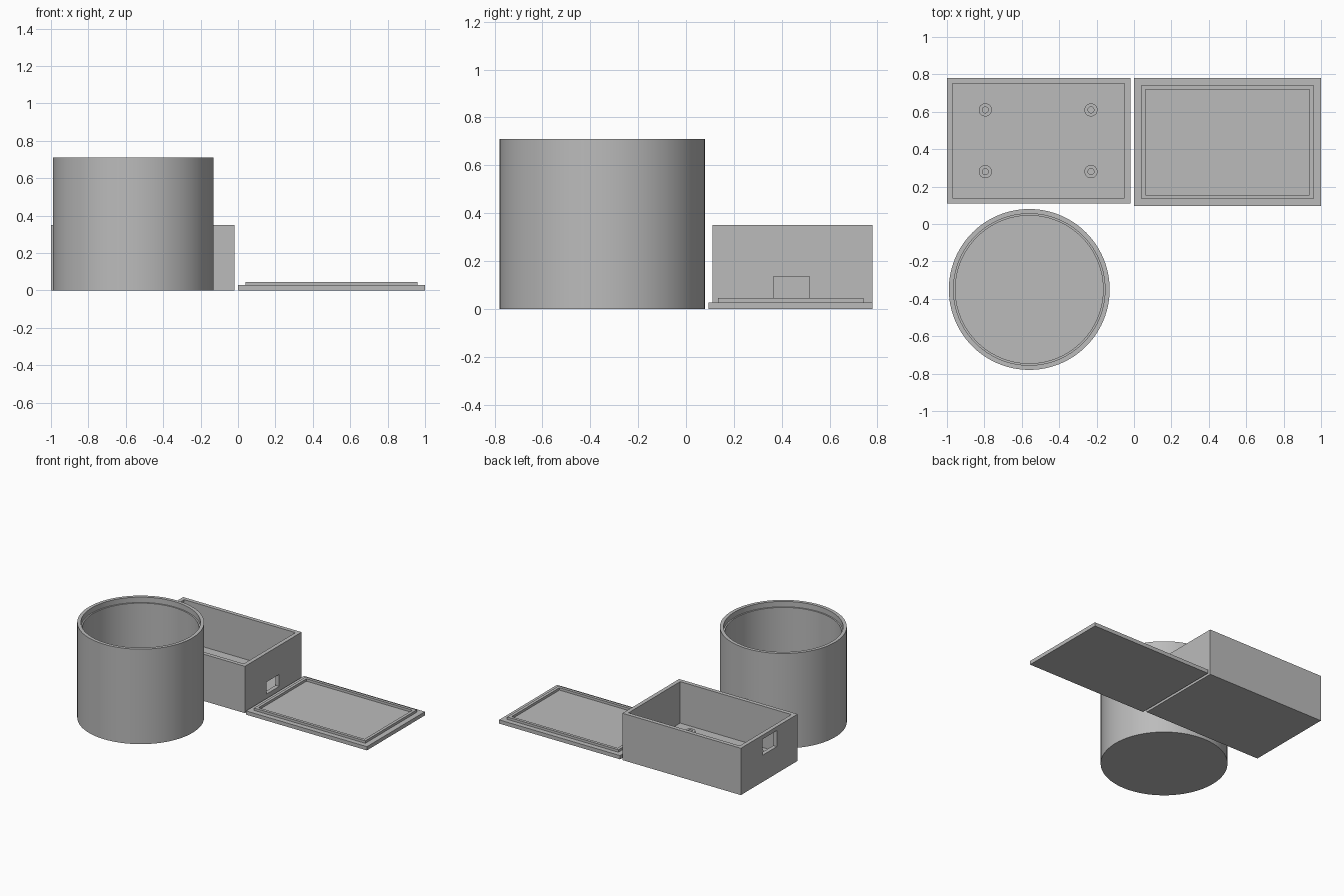
import bpy, bmesh, math

if "Cube" in bpy.data.objects:
    bpy.data.objects.remove(bpy.data.objects["Cube"])

grey = bpy.data.materials.new("plain grey")
grey.diffuse_color = (0.5, 0.5, 0.5, 1)
grey.use_nodes = True
grey.node_tree.nodes["Principled BSDF"].inputs["Base Color"].default_value = grey.diffuse_color


def finish(name, bm):
    bmesh.ops.recalc_face_normals(bm, faces=bm.faces[:])
    mesh = bpy.data.meshes.new(name)
    bm.to_mesh(mesh)
    bm.free()
    mesh.materials.append(grey)
    ob = bpy.data.objects.new(name, mesh)
    bpy.context.collection.objects.link(ob)
    return ob


def block(name, x0, x1, y0, y1, z0, z1):
    bm = bmesh.new()
    bmesh.ops.create_cube(bm, size=1)
    for v in bm.verts:
        v.co = ((x0 + x1) / 2 + v.co.x * (x1 - x0),
                (y0 + y1) / 2 + v.co.y * (y1 - y0),
                (z0 + z1) / 2 + v.co.z * (z1 - z0))
    return finish(name, bm)


def cut(ob, cutter):
    mod = ob.modifiers.new("cut", 'BOOLEAN')
    mod.operation = 'DIFFERENCE'
    mod.solver = 'EXACT'
    mod.object = cutter
    bpy.context.view_layer.objects.active = ob
    bpy.ops.object.modifier_apply(modifier=mod.name)
    bpy.data.objects.remove(cutter, do_unlink=True)


def lathe(name, profile, cx, cy, steps):
    """Spin an (r, z) profile around a vertical axis at (cx, cy)."""
    bm = bmesh.new()
    verts = [bm.verts.new((r, 0, z)) for r, z in profile]
    edges = [bm.edges.new(pair) for pair in zip(verts, verts[1:])]
    bmesh.ops.spin(bm, geom=verts + edges, cent=(0, 0, 0), axis=(0, 0, 1),
                   angle=math.tau, steps=steps)
    bmesh.ops.remove_doubles(bm, verts=bm.verts[:], dist=1e-5)
    bmesh.ops.translate(bm, verts=bm.verts[:], vec=(cx, cy, 0))
    ob = finish(name, bm)
    bpy.ops.object.select_all(action='DESELECT')
    ob.select_set(True)
    bpy.context.view_layer.objects.active = ob
    bpy.ops.object.shade_smooth_by_angle(angle=math.radians(30))
    return ob


# Round container with a stepped rim
lathe("round_container",
      [(0, 0), (0.43, 0), (0.43, 0.71), (0.405, 0.71), (0.405, 0.67),
       (0.395, 0.67), (0.395, 0.03), (0, 0.03)], -0.56, -0.35, 96)

# Open case with a low opening on the right and a high one on the left
FLOOR = 0.04
case = block("case", -1, -0.02, 0.11, 0.78, 0, 0.35)
cut(case, block("case_cavity", -0.97, -0.05, 0.14, 0.75, FLOOR, 0.5))
cut(case, block("right_opening", -0.08, 0.05, 0.365, 0.515, 0.045, 0.135))
cut(case, block("left_opening", -1.1, -0.94, 0.355, 0.525, 0.20, 0.32))

# Hollow mounting posts inside the case
for x in (-0.795, -0.23):
    for y in (0.28, 0.61):
        lathe("mounting_post",
              [(0.035, FLOOR), (0.035, 0.085), (0.016, 0.085), (0.016, FLOOR)],
              x, y, 32)

# Flat lid with a raised lip
block("lid_plate", 0, 1, 0.095, 0.78, 0, 0.028)
lip = block("lid_lip", 0.04, 0.96, 0.133, 0.742, 0.028, 0.046)
cut(lip, block("lip_cutter", 0.062, 0.938, 0.155, 0.72, 0.0, 0.1))
